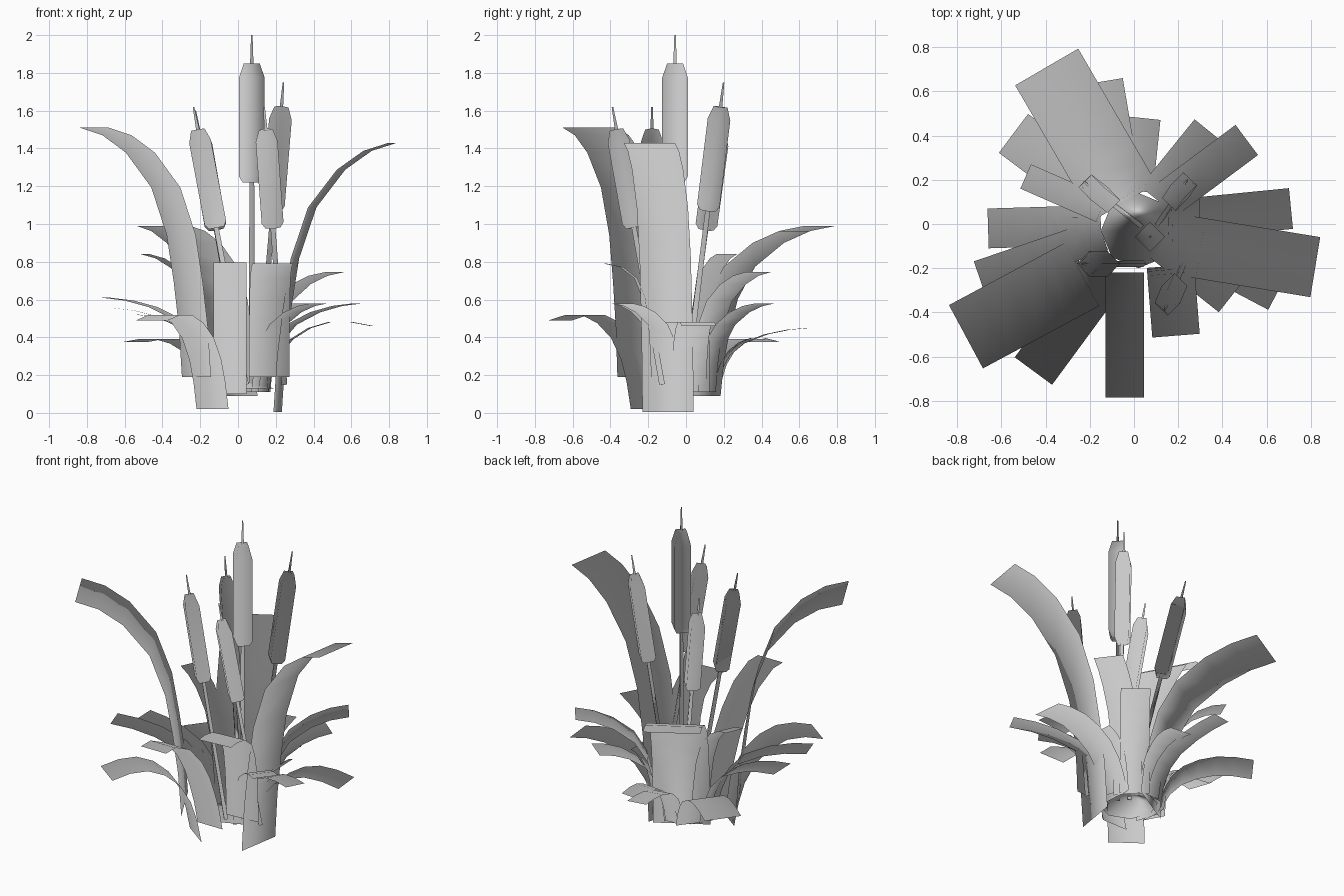
import bpy, bmesh, math
from mathutils import Vector

if "Cube" in bpy.data.objects:
    bpy.data.objects.remove(bpy.data.objects["Cube"])

# Leaf side profiles: (fraction outward, fraction of height)
UPRIGHT = [(0, 0), (.03, .2), (.08, .38), (.15, .57), (.30, .76), (.55, .90), (.78, .97), (1, 1)]
MID = [(0, 0), (.06, .2), (.14, .38), (.23, .55), (.36, .72), (.57, .90), (.83, 1.0), (1, 1)]
STEEP = [(0, 0), (.02, .25), (.05, .48), (.11, .70), (.24, .87), (.48, .97), (.75, 1.0), (1, 1)]
DROOP = [(0, 0), (.05, .3), (.12, .56), (.24, .8), (.41, .97), (.60, 1.06), (.80, 1.06), (1, 1)]


def finish(bm, name):
    """Make the object, with soft foliage normals fanning out from the middle."""
    me = bpy.data.meshes.new(name)
    bm.to_mesh(me)
    bm.free()
    ob = bpy.data.objects.new(name, me)
    bpy.context.collection.objects.link(ob)
    for p in me.polygons:
        p.use_smooth = True
    normals = []
    for v in me.vertices:
        out = Vector((v.co.x - .02, v.co.y, 0))
        n = out.normalized() if out.length > 1e-4 else Vector((0, 0, 1))
        normals.append((n + Vector((0, 0, .2))).normalized())
    me.normals_split_custom_set_from_vertices(normals)
    return ob


def leaf(name, base, end, width, profile):
    """Flat strip bending from its base out to its end."""
    base, end = Vector(base), Vector(end)
    d = end - base
    side = Vector((-d.y, d.x, 0)).normalized() * width / 2
    bm = bmesh.new()
    prev = None
    for u, h in profile:
        c = Vector((base.x + d.x * u, base.y + d.y * u, base.z + d.z * h))
        row = [bm.verts.new(c - side), bm.verts.new(c + side)]
        if prev:
            bm.faces.new((prev[0], prev[1], row[1], row[0]))
        prev = row
    finish(bm, name)


def lathe4(name, start, stop, stations):
    """Four-sided tapered solid along an axis; stations are (t, radius)."""
    start, stop = Vector(start), Vector(stop)
    axis = (stop - start).normalized()
    a = Vector((0, 1, 0)).cross(axis).normalized()
    b = axis.cross(a)
    bm = bmesh.new()
    rings = []
    for t, r in stations:
        c = start.lerp(stop, t)
        rings.append([bm.verts.new(c + s * r) for s in (a, b, -a, -b)])
    for lo, hi in zip(rings, rings[1:]):
        for i in range(4):
            j = (i + 1) % 4
            bm.faces.new((lo[i], lo[j], hi[j], hi[i]))
    bm.faces.new(rings[0][::-1])
    bm.faces.new(rings[-1])
    finish(bm, name)


# Cattails: head bottom, head top, head radius, spike tip height
cattails = [
    ((.073, -.058, 1.22), (.073, -.058, 1.85), .068, 2.0),
    ((.185, .115, 1.07), (.23, .183, 1.62), .06, 1.75),
    ((-.115, -.18, .98), (-.213, -.18, 1.50), .058, 1.62),
    ((.185, -.275, .98), (.147, -.368, 1.50), .058, 1.62),
    ((-.115, .105, .97), (-.205, .175, 1.48), .058, 1.60),
]
for i, (lo, hi, r, tip_z) in enumerate(cattails, 1):
    lo, hi = Vector(lo), Vector(hi)
    slope = (hi - lo) / (hi.z - lo.z)
    foot = lo + slope * (.15 - lo.z)
    tip = hi + slope * (tip_z - hi.z)
    lathe4(f"cattail_stem_{i}", foot, lo, [(0, .015), (1, .013)])
    lathe4(f"cattail_head_{i}", lo, hi, [(0, r * .7), (.05, r), (.88, r), (1, r * .62)])
    lathe4(f"cattail_spike_{i}", hi, tip, [(0, .009), (1, .004)])

# Root crown closing the middle of the clump
bm = bmesh.new()
bmesh.ops.create_cone(bm, segments=8, radius1=.17, radius2=0, depth=.04)
bmesh.ops.delete(bm, geom=[f for f in bm.faces if f.normal.z < -.9], context='FACES')
bmesh.ops.translate(bm, verts=bm.verts, vec=(.02, -.03, .15))
finish(bm, "root_crown")

# Large leaves: base, end, width, profile
large = [
    ((-.22, -.22, .19), (-.76, -.51, 1.51), .325, UPRIGHT),
    ((.21, -.095, .005), (.82, -.195, 1.43), .275, UPRIGHT),
    ((-.04, .10, .09), (-.395, .71, .99), .33, UPRIGHT),
    ((-.042, -.22, .10), (-.042, -.785, .795), .175, MID),
    ((.165, -.19, .19), (.19, -.505, .79), .215, STEEP),
    ((-.135, -.23, .02), (-.455, -.665, .49), .21, DROOP),
]
for i, args in enumerate(large, 1):
    leaf(f"large_leaf_{i}", *args)

# Small leaves springing from a ring: end, width, profile
small = [
    ((.71, .07, .46), .185, DROOP),
    ((.51, .38, .745), .17, UPRIGHT),
    ((.34, .42, .58), .17, UPRIGHT),
    ((.635, -.335, .58), .12, UPRIGHT),
    ((.43, -.34, .58), .15, UPRIGHT),
    ((-.11, .65, .45), .12, UPRIGHT),
    ((.05, .478, .38), .14, DROOP),
    ((-.545, .41, .375), .22, DROOP),
    ((-.49, .215, .84), .12, UPRIGHT),
    ((-.66, -.02, .555), .18, UPRIGHT),
    ((-.70, -.24, .61), .15, UPRIGHT),
    ((-.53, -.06, .52), .12, UPRIGHT),
    ((.30, .01, .48), .24, UPRIGHT),
]
for i, (end, width, prof) in enumerate(small, 1):
    out = Vector((end[0], end[1], 0)).normalized() * .15
    leaf(f"small_leaf_{i}", (out.x, out.y, .11), end, width, prof)
